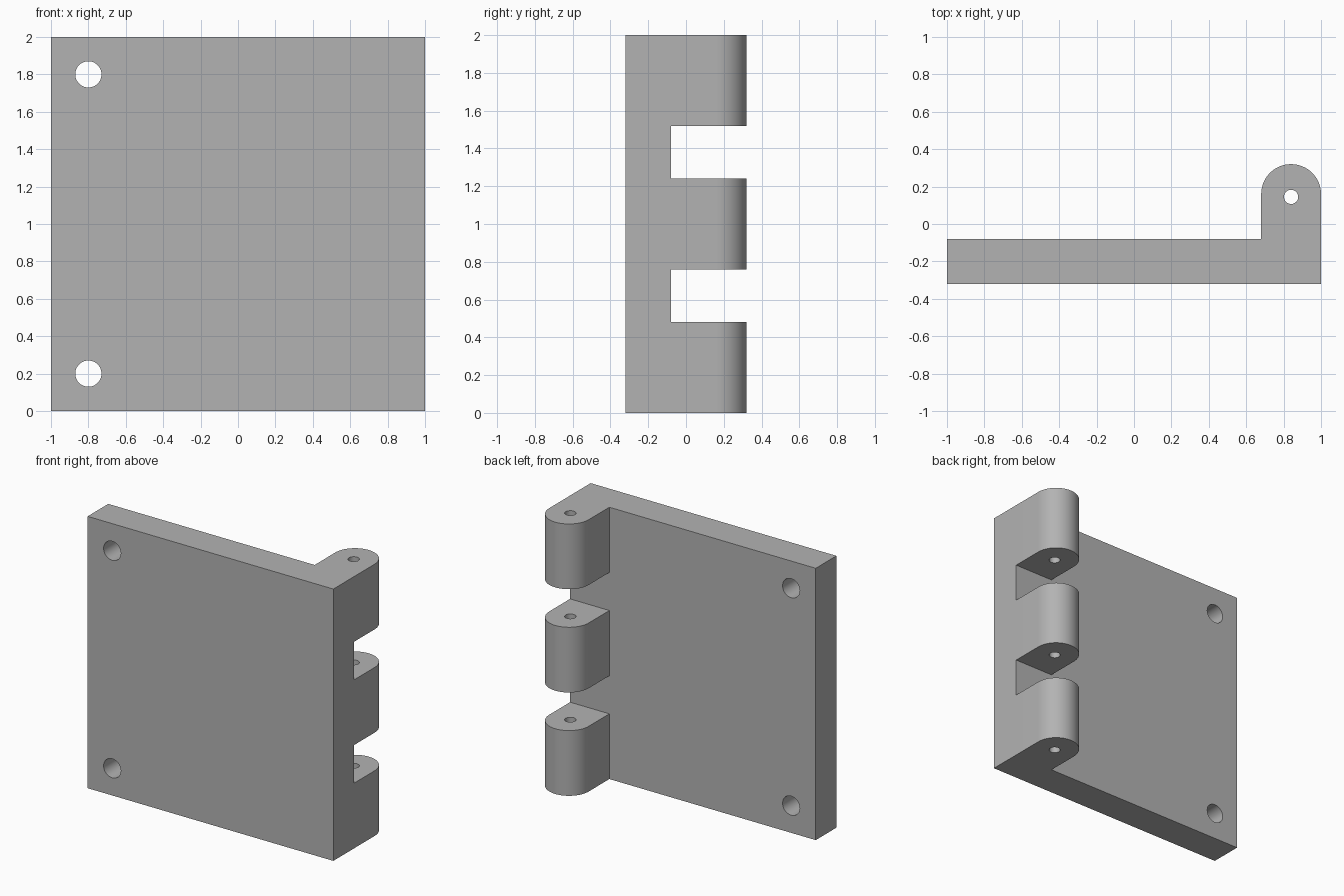
import bpy, bmesh, math
from mathutils import Matrix

if "Cube" in bpy.data.objects:
    bpy.data.objects.remove(bpy.data.objects["Cube"])

grey = bpy.data.materials.new("light_grey")
grey.diffuse_color = (0.45, 0.45, 0.45, 1)
grey.use_nodes = True
grey.node_tree.nodes["Principled BSDF"].inputs["Base Color"].default_value = grey.diffuse_color


def add_object(name, bm):
    bmesh.ops.recalc_face_normals(bm, faces=bm.faces)
    mesh = bpy.data.meshes.new(name)
    bm.to_mesh(mesh)
    bm.free()
    mesh.materials.append(grey)
    obj = bpy.data.objects.new(name, mesh)
    bpy.context.collection.objects.link(obj)
    return obj


def prism(name, outline, z0, z1):
    """Extrude an xy outline from z0 to z1."""
    bm = bmesh.new()
    face = bm.faces.new([bm.verts.new((x, y, z0)) for x, y in outline])
    ext = bmesh.ops.extrude_face_region(bm, geom=[face])["geom"]
    verts = [v for v in ext if isinstance(v, bmesh.types.BMVert)]
    bmesh.ops.translate(bm, verts=verts, vec=(0, 0, z1 - z0))
    return add_object(name, bm)


def cylinder(name, radius, depth, matrix):
    bm = bmesh.new()
    bmesh.ops.create_cone(bm, cap_ends=True, segments=48, radius1=radius,
                          radius2=radius, depth=depth, matrix=matrix)
    return add_object(name, bm)


def apply_boolean(target, tool, operation):
    mod = target.modifiers.new(operation.lower(), 'BOOLEAN')
    mod.operation, mod.solver, mod.object = operation, 'EXACT', tool
    bpy.ops.object.select_all(action='DESELECT')
    bpy.context.view_layer.objects.active = target
    target.select_set(True)
    bpy.ops.object.modifier_apply(modifier=mod.name)
    bpy.data.objects.remove(tool)


# Flat leaf
leaf = prism("hinge_leaf", [(-1, -0.32), (1, -0.32), (1, -0.08), (-1, -0.08)], 0, 2)

# Three round-ended knuckles, rooted in the leaf
R, CX, CY = 0.16, 0.84, 0.16
arc = [(CX + R * math.cos(math.pi * i / 32), CY + R * math.sin(math.pi * i / 32))
       for i in range(33)]
knuckle_outline = [(CX - R, -0.2), (CX + R, -0.2)] + arc
for z0 in (0, 0.76, 1.52):
    apply_boolean(leaf, prism("knuckle", knuckle_outline, z0, z0 + 0.48), 'UNION')

# Pin bore through all knuckles
apply_boolean(leaf, cylinder("pin_bore", 0.038, 3, Matrix.Translation((CX, 0.145, 1))),
              'DIFFERENCE')

# Screw holes through the leaf
for z in (0.2, 1.8):
    place = Matrix.Translation((-0.8, -0.2, z)) @ Matrix.Rotation(math.pi / 2, 4, 'X')
    apply_boolean(leaf, cylinder("screw_hole", 0.07, 1, place), 'DIFFERENCE')

bpy.ops.object.shade_smooth_by_angle(angle=math.radians(30))
